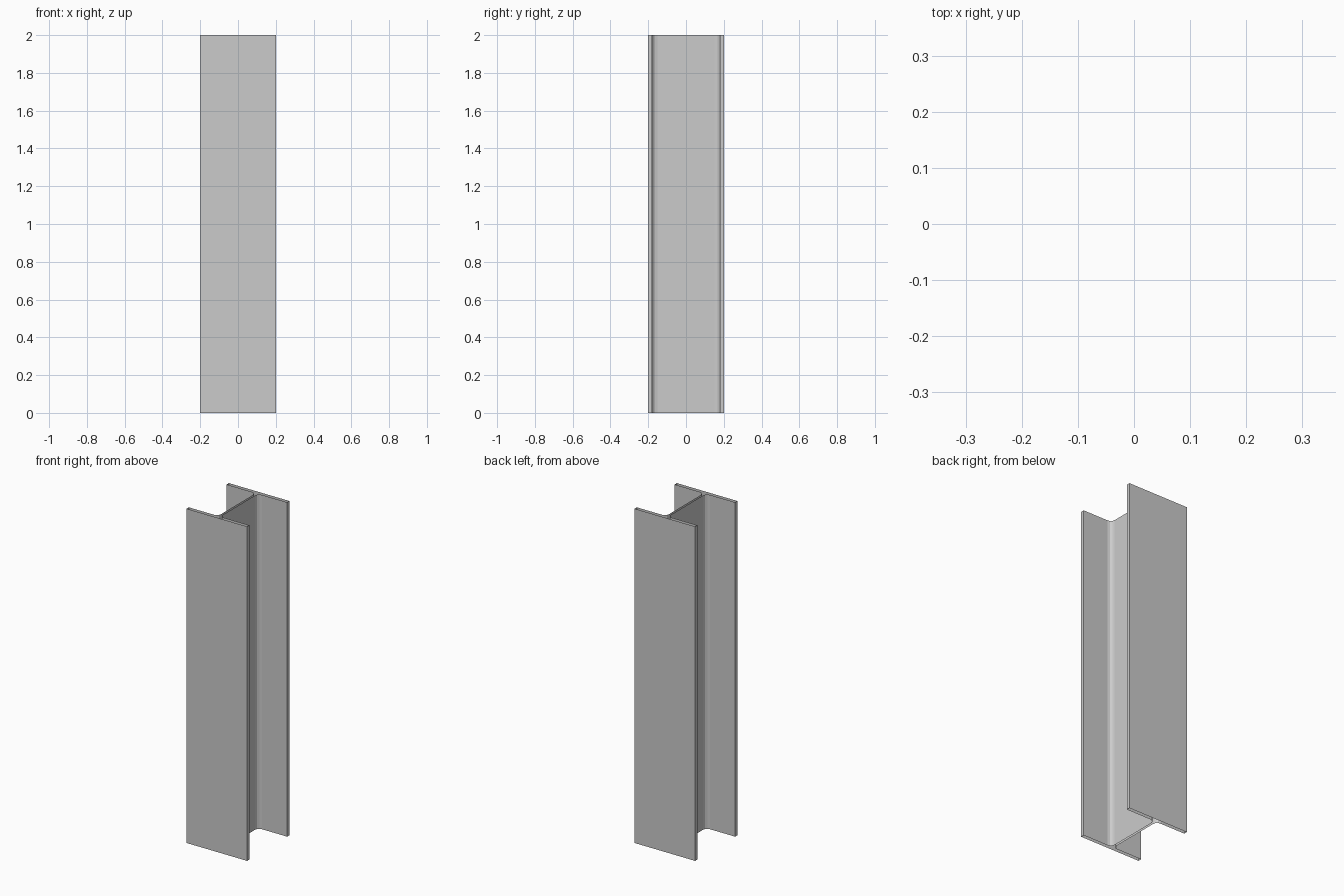
import bpy, bmesh
from math import sin, cos, pi

if "Cube" in bpy.data.objects:
    bpy.data.objects.remove(bpy.data.objects["Cube"])

H, HALF = 2.0, 0.2           # length, half width and half depth
FLANGE, WEB = 0.021, 0.013   # plate thicknesses
R, SEG = 0.027, 3            # root fillet

# Quarter profile: flange tip, then fillet from flange to web
inner = HALF - FLANGE
cx, cy = WEB / 2 + R, inner - R
quarter = [(HALF, HALF), (HALF, inner)]
for i in range(SEG + 1):
    a = pi / 2 * (1 + i / SEG)
    quarter.append((cx + R * cos(a), cy + R * sin(a)))

# Mirror the quarter into a full closed outline
right = quarter + [(x, -y) for x, y in reversed(quarter)]
outline = right + [(-x, y) for x, y in reversed(right)]

# Sweep the outline upwards as an open-ended shell
bm = bmesh.new()
low = [bm.verts.new((x, y, 0)) for x, y in outline]
high = [bm.verts.new((x, y, H)) for x, y in outline]
n = len(outline)
for i in range(n):
    j = (i + 1) % n
    bm.faces.new((low[j], low[i], high[i], high[j]))

mesh = bpy.data.meshes.new("steel_column")
bm.to_mesh(mesh)
bm.free()
column = bpy.data.objects.new("steel_column", mesh)
bpy.context.collection.objects.link(column)
